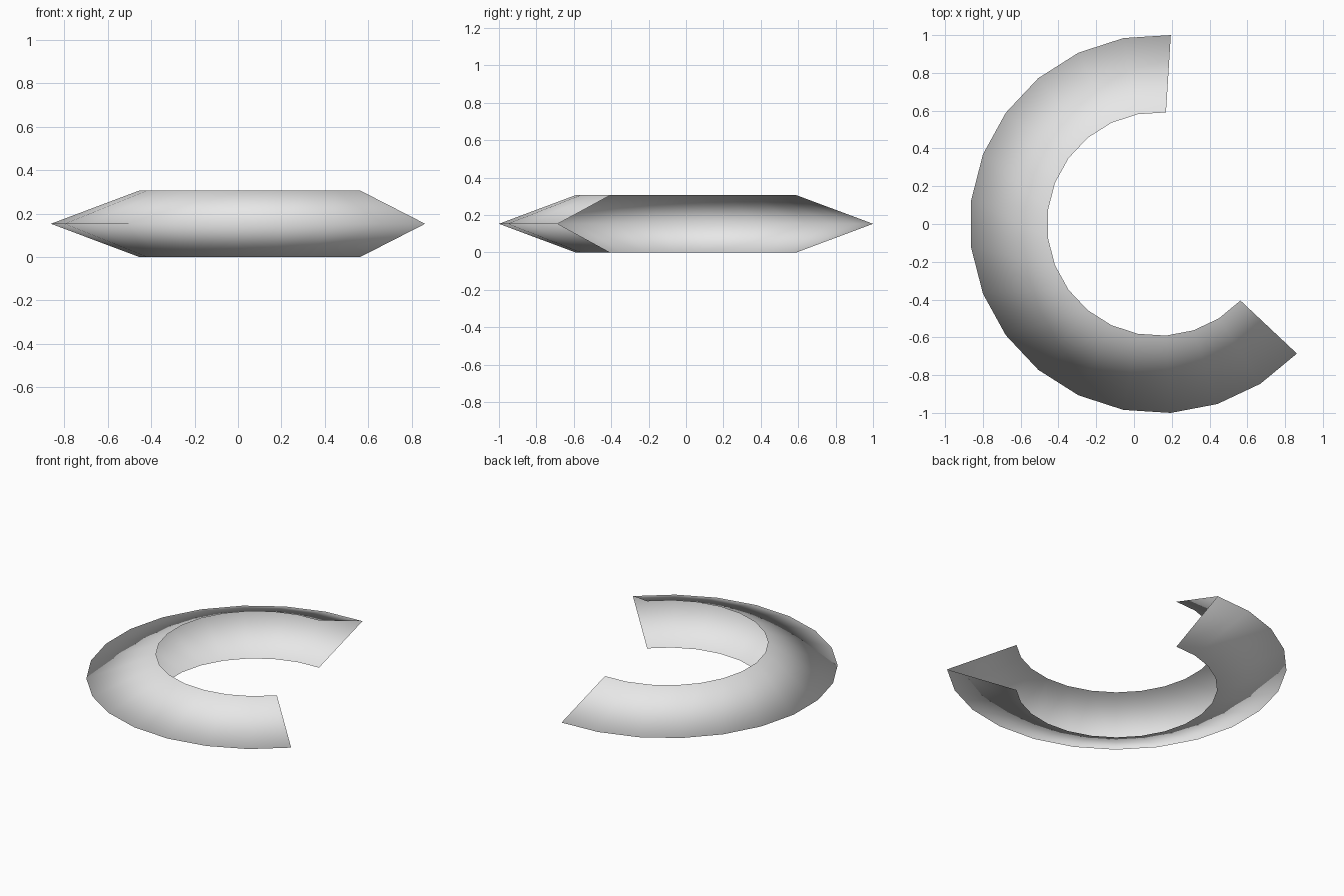
import bpy
import bmesh
from math import cos, sin, radians
from mathutils import Matrix, Vector

cube = bpy.data.objects.get("Cube")
if cube:
    bpy.data.objects.remove(cube, do_unlink=True)

# Dimensions of the open ring
CENTRE = Vector((0.132, 0, 0))
INNER, OUTER, HEIGHT = 0.592, 1.002, 0.306
STEPS = 16
STEP_ANGLE = radians(360 / 25)
START = radians(86.4)

# Single flat colour
grey = bpy.data.materials.new("light_grey")
colour = (0.8, 0.8, 0.8, 1)
grey.use_nodes = True
grey.diffuse_color = colour
grey.node_tree.nodes["Principled BSDF"].inputs["Base Color"].default_value = colour

# V-shaped open profile, swept part of the way round the vertical axis
bm = bmesh.new()
profile = [(INNER, 0), (OUTER, HEIGHT / 2), (INNER, HEIGHT)]
verts = [bm.verts.new(CENTRE + Vector((r * cos(START), r * sin(START), z)))
         for r, z in profile]
edges = [bm.edges.new(pair) for pair in zip(verts, verts[1:])]
bmesh.ops.spin(bm, geom=verts + edges, cent=CENTRE, axis=(0, 0, 1),
               angle=STEP_ANGLE * STEPS, steps=STEPS, use_duplicate=False)

# Face the sheet outwards: upper band up, lower band down
bm.normal_update()
for face in bm.faces:
    upper = face.calc_center_median().z > HEIGHT / 2
    if (face.normal.z > 0) != upper:
        face.normal_flip()
    face.smooth = True

mesh = bpy.data.meshes.new("open_ring")
bm.to_mesh(mesh)
bm.free()
mesh.materials.append(grey)
ring = bpy.data.objects.new("open_ring", mesh)
bpy.context.collection.objects.link(ring)
